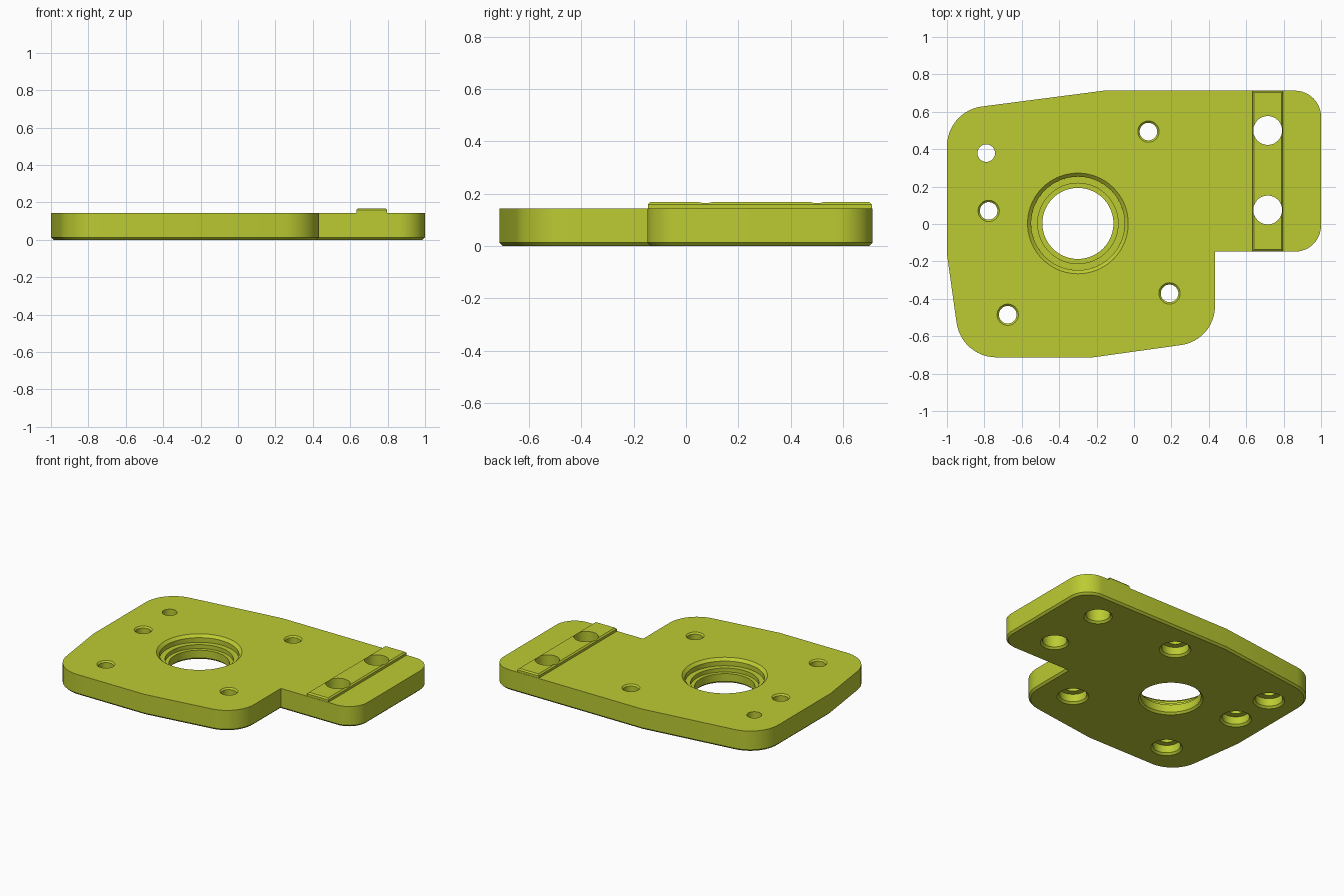
import bpy, bmesh, math
from mathutils import Vector

if "Cube" in bpy.data.objects:
    bpy.data.objects.remove(bpy.data.objects["Cube"])

TOP, RAIL_TOP, CH = 0.143, 0.168, 0.013

green = bpy.data.materials.new("lime green")
green.diffuse_color = (0.50, 0.60, 0.032, 1)
green.use_nodes = True
green.node_tree.nodes["Principled BSDF"].inputs["Base Color"].default_value = green.diffuse_color


def make_object(name, bm):
    bmesh.ops.recalc_face_normals(bm, faces=bm.faces[:])
    mesh = bpy.data.meshes.new(name)
    bm.to_mesh(mesh)
    bm.free()
    mesh.materials.append(green)
    obj = bpy.data.objects.new(name, mesh)
    bpy.context.collection.objects.link(obj)
    return obj


def rounded_outline(corners, steps=12):
    """Replace each (x, y, radius) corner by a tangent arc."""
    pts = []
    for i, (x, y, r) in enumerate(corners):
        p = Vector((x, y))
        if r == 0:
            pts.append(p)
            continue
        a = (Vector(corners[i - 1][:2]) - p).normalized()
        b = (Vector(corners[(i + 1) % len(corners)][:2]) - p).normalized()
        half = a.angle(b) / 2
        centre = p + (a + b).normalized() * r / math.sin(half)
        start = p + a * r / math.tan(half) - centre
        end = p + b * r / math.tan(half) - centre
        sweep = math.pi - 2 * half
        for k in range(steps + 1):
            t = k / steps
            pts.append(centre + (start * math.sin((1 - t) * sweep)
                                 + end * math.sin(t * sweep)) / math.sin(sweep))
    return pts


def slab(name, pts, z0, z1, chamfer, bevel_z):
    """Extrude an outline and chamfer its edges at height bevel_z."""
    bm = bmesh.new()
    face = bm.faces.new([bm.verts.new((p[0], p[1], z0)) for p in pts])
    ext = bmesh.ops.extrude_face_region(bm, geom=[face])
    moved = [v for v in ext["geom"] if isinstance(v, bmesh.types.BMVert)]
    bmesh.ops.translate(bm, verts=moved, vec=(0, 0, z1 - z0))
    bmesh.ops.recalc_face_normals(bm, faces=bm.faces[:])
    edges = [e for e in bm.edges
             if all(abs(v.co.z - bevel_z) < 1e-5 for v in e.verts)]
    bmesh.ops.bevel(bm, geom=edges, offset=chamfer, segments=1,
                    affect='EDGES', profile=0.5)
    return make_object(name, bm)


def lathe(name, x, y, profile, sides=48):
    """Closed solid of revolution from (radius, z) points."""
    bm = bmesh.new()
    rings = [[bm.verts.new((x + r * math.cos(math.tau * i / sides),
                            y + r * math.sin(math.tau * i / sides), z))
              for i in range(sides)] for r, z in profile]
    for lo, hi in zip(rings, rings[1:]):
        for i in range(sides):
            j = (i + 1) % sides
            bm.faces.new((lo[i], lo[j], hi[j], hi[i]))
    bm.faces.new(rings[0])
    bm.faces.new(rings[-1])
    return make_object(name, bm)


def combine(target, tool, operation):
    mod = target.modifiers.new("combine", 'BOOLEAN')
    mod.operation, mod.solver, mod.object = operation, 'EXACT', tool
    bpy.context.view_layer.objects.active = target
    bpy.ops.object.modifier_apply(modifier=mod.name)
    bpy.data.objects.remove(tool)


# Plate body with chamfered underside
outline = rounded_outline([
    (-0.16, 0.713, 0), (-1, 0.604, 0.215), (-1, -0.16, 0),
    (-0.923, -0.713, 0.215), (-0.22, -0.713, 0), (0.433, -0.622, 0.21),
    (0.433, -0.148, 0), (1, -0.148, 0.14), (1, 0.713, 0.14)])
plate = slab("mounting_plate", outline, 0, TOP, CH, 0)

# Raised rail across the arm
rail = slab("rail", [(0.633, -0.146), (0.797, -0.146), (0.797, 0.711), (0.633, 0.711)],
            TOP - 0.05, RAIL_TOP, 0.009, RAIL_TOP)
combine(plate, rail, 'UNION')

# Stepped centre bore
bore = [(0.19 + CH + 0.01, -0.01), (0.19, CH), (0.19, 0.066), (0.215, 0.066),
        (0.215, 0.093), (0.25, 0.093), (0.25, TOP - 0.018), (0.282, TOP + 0.012)]
combine(plate, lathe("bore_cutter", -0.3, 0.003, bore, 72), 'DIFFERENCE')

# Through holes in the rail
for y in (0.5, 0.075):
    hole = [(0.1, -0.01), (0.077, CH), (0.077, 0.2)]
    combine(plate, lathe("rail_hole_cutter", 0.715, y, hole), 'DIFFERENCE')

# Bolt holes, counterbored from below, four with a chamfered top rim
for x, y, rim in ((0.077, 0.494, True), (-0.777, 0.07, True), (-0.675, -0.485, True),
                  (0.19, -0.371, True), (-0.79, 0.379, False)):
    hole = [(0.11, -0.01), (0.087, CH), (0.087, 0.066), (0.047, 0.066)]
    if rim:
        hole += [(0.047, TOP - 0.01), (0.067, TOP + 0.01)]
    else:
        hole += [(0.047, TOP + 0.01)]
    combine(plate, lathe("bolt_hole_cutter", x, y, hole), 'DIFFERENCE')

# Smooth the curved walls, keep chamfers and rims crisp
bpy.ops.object.select_all(action='DESELECT')
plate.select_set(True)
bpy.context.view_layer.objects.active = plate
bpy.ops.object.shade_smooth_by_angle(angle=math.radians(25))
